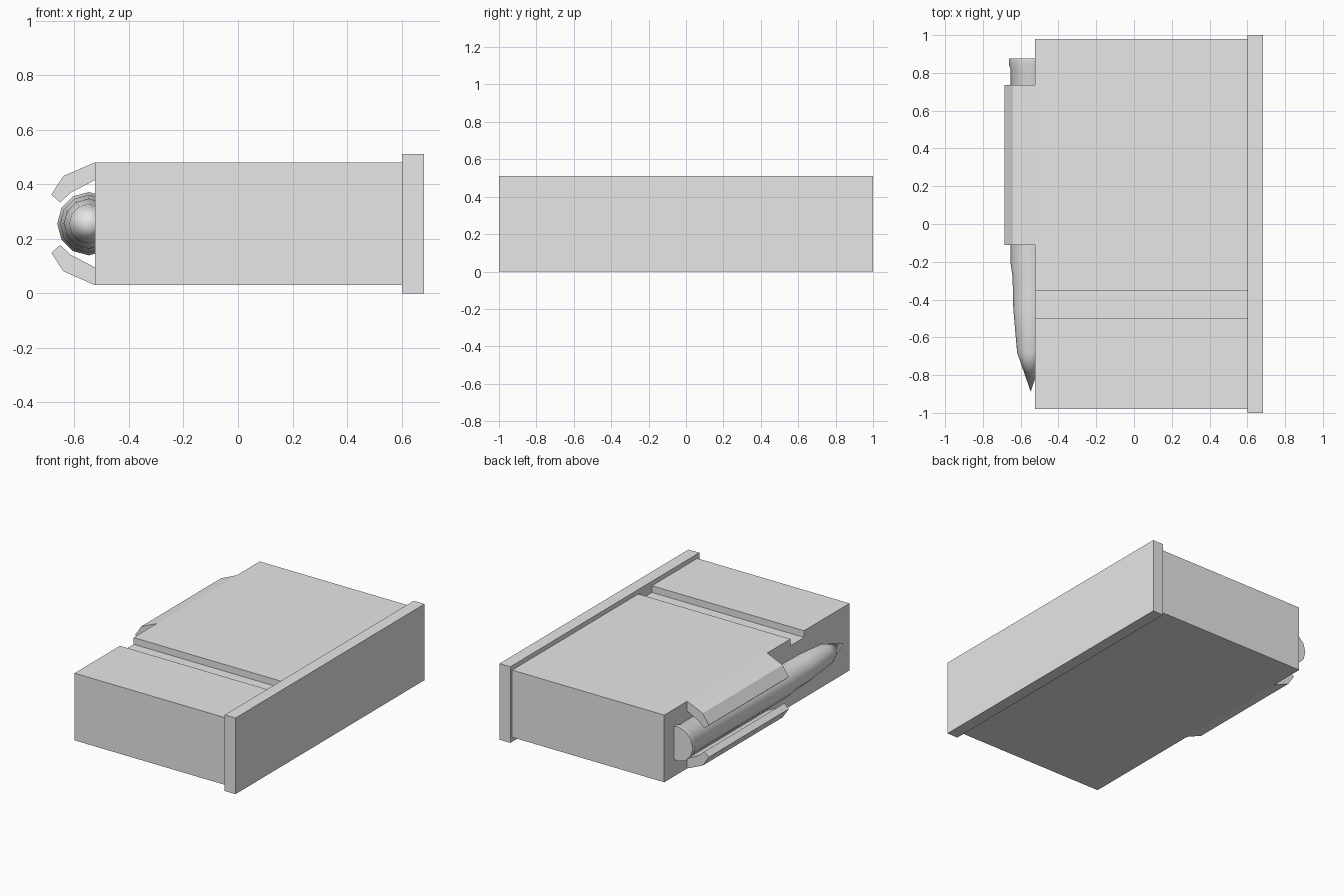
import bpy, bmesh, math

cube = bpy.data.objects.get("Cube")
if cube:
    bpy.data.objects.remove(cube, do_unlink=True)

grey = bpy.data.materials.new("plain_grey")
grey.use_nodes = True
grey.diffuse_color = (0.8, 0.8, 0.8, 1)
grey.node_tree.nodes["Principled BSDF"].inputs["Base Color"].default_value = (0.8, 0.8, 0.8, 1)


def finish(name, bm):
    bmesh.ops.recalc_face_normals(bm, faces=bm.faces)
    mesh = bpy.data.meshes.new(name)
    bm.to_mesh(mesh)
    bm.free()
    mesh.materials.append(grey)
    obj = bpy.data.objects.new(name, mesh)
    bpy.context.collection.objects.link(obj)
    return obj


def prism(name, outline, offset):
    """Extrude a closed planar outline along an offset vector."""
    bm = bmesh.new()
    face = bm.faces.new([bm.verts.new(p) for p in outline])
    ext = bmesh.ops.extrude_face_region(bm, geom=[face])
    moved = [g for g in ext["geom"] if isinstance(g, bmesh.types.BMVert)]
    bmesh.ops.translate(bm, verts=moved, vec=offset)
    return finish(name, bm)


# Magazine body: side profile with a shallow groove across its upper face
TOP, BOTTOM, FLOOR = 0.48, 0.03, 0.435
side = [(-0.98, BOTTOM), (0.98, BOTTOM), (0.98, TOP), (-0.355, TOP),
        (-0.355, FLOOR), (-0.50, FLOOR), (-0.50, TOP), (-0.98, TOP)]
prism("magazine_body", [(-0.525, y, z) for y, z in side], (1.127, 0, 0))

# Base plate
plate = [(-1, 0), (1, 0), (1, 0.51), (-1, 0.51)]
prism("base_plate", [(0.602, y, z) for y, z in plate], (0.08, 0, 0))

# Feed lips, mirrored about the middle height
MID = 0.255
lip = [(-0.525, 0.225), (-0.64, 0.175), (-0.685, 0.107),
       (-0.652, 0.078), (-0.615, 0.113), (-0.525, 0.16)]
for name, sign in (("upper_feed_lip", 1), ("lower_feed_lip", -1)):
    prism(name, [(x, -0.11, MID + sign * h) for x, h in lip], (0, 0.847, 0))

# Cartridge: turned profile of (y, radius) with twelve sides
CX, SIDES = -0.547, 12
profile = [(0.875, 0.116), (0.845, 0.116), (0.82, 0.106), (-0.21, 0.106),
           (-0.28, 0.096), (-0.45, 0.092), (-0.68, 0.072)]
bm = bmesh.new()
rings = []
for y, r in profile:
    angles = [2 * math.pi * i / SIDES for i in range(SIDES)]
    rings.append([bm.verts.new((CX + r * math.cos(a), y, MID + r * math.sin(a))) for a in angles])
tip = bm.verts.new((CX, -0.887, MID))
bm.faces.new(rings[0])
for i in range(SIDES):
    j = (i + 1) % SIDES
    for a, b in zip(rings, rings[1:]):
        bm.faces.new((a[i], a[j], b[j], b[i]))
    bm.faces.new((rings[-1][i], rings[-1][j], tip))
cartridge = finish("cartridge", bm)
bpy.ops.object.select_all(action='DESELECT')
cartridge.select_set(True)
bpy.context.view_layer.objects.active = cartridge
bpy.ops.object.shade_smooth_by_angle(angle=math.radians(35))
